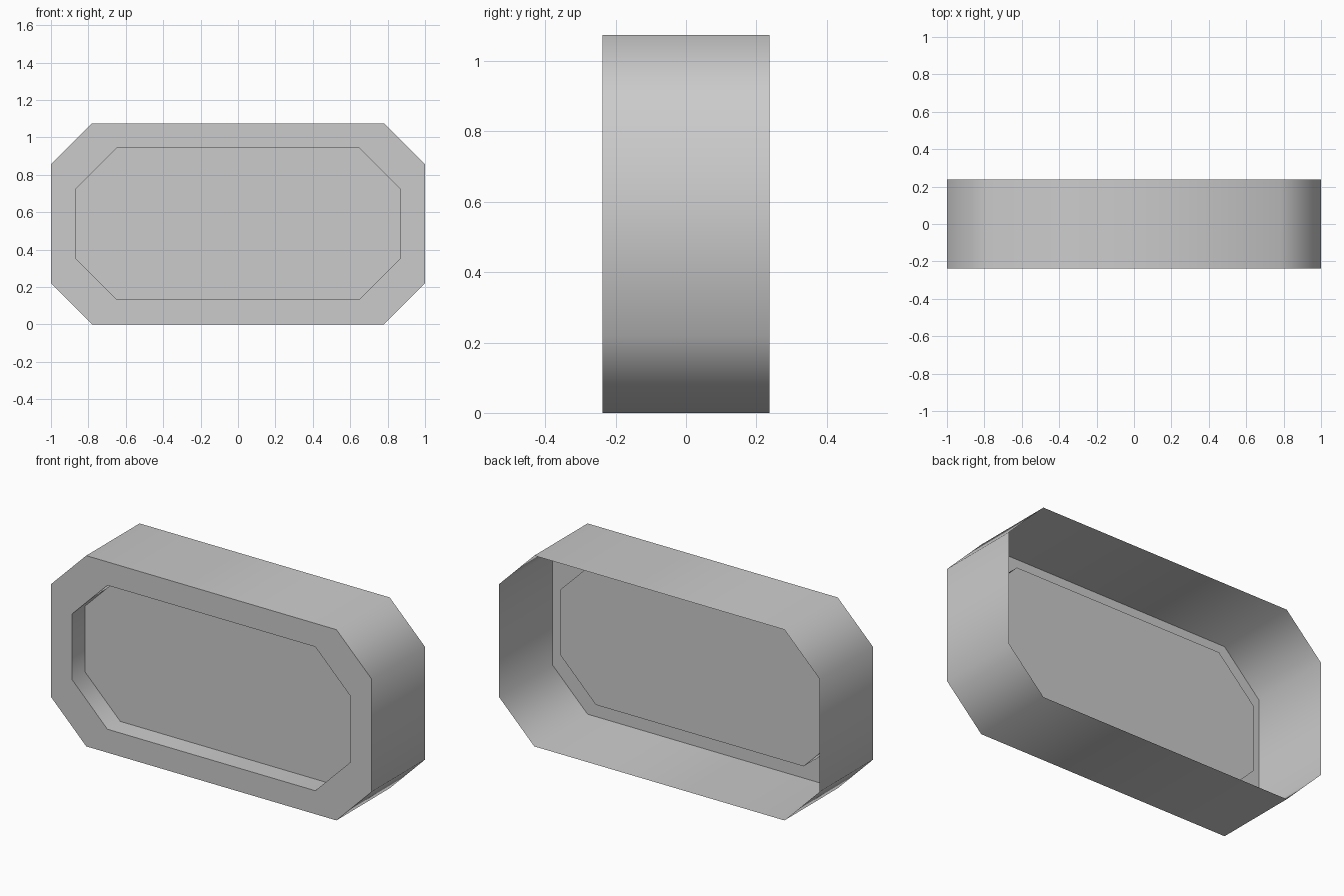
import bpy, bmesh, math

if "Cube" in bpy.data.objects:
    bpy.data.objects.remove(bpy.data.objects["Cube"])

HEIGHT, DEPTH, CHAMFER = 1.075, 0.475, 0.22
BORDER, RECESS = 0.132, 0.115


def octagon(bm, inset, y):
    """Ring of chamfered-rectangle vertices in the XZ plane."""
    hx, hz, c = 1 - inset, HEIGHT / 2 - inset, CHAMFER
    pts = [(hx - c, -hz), (hx, c - hz), (hx, hz - c), (hx - c, hz)]
    pts += [(-x, -z) for x, z in pts]
    return [bm.verts.new((x, y, z + HEIGHT / 2)) for x, z in pts]


def bridge(bm, a, b):
    n = len(a)
    for i in range(n):
        j = (i + 1) % n
        bm.faces.new((a[i], a[j], b[j], b[i]))


# Open-backed shell: side wall, front border, recess wall, sunken panel
bm = bmesh.new()
front = -DEPTH / 2
rings = [octagon(bm, 0, -front), octagon(bm, 0, front),
         octagon(bm, BORDER, front), octagon(bm, BORDER, front + RECESS)]
for a, b in zip(rings, rings[1:]):
    bridge(bm, b, a)
bm.faces.new(rings[-1])

mesh = bpy.data.meshes.new("recessed_octagonal_housing")
bm.to_mesh(mesh)
bm.free()
housing = bpy.data.objects.new("recessed_octagonal_housing", mesh)
bpy.context.collection.objects.link(housing)

# Smooth around the chamfers, sharp at the rims
bpy.context.view_layer.objects.active = housing
housing.select_set(True)
bpy.ops.object.shade_smooth_by_angle(angle=math.radians(60))
